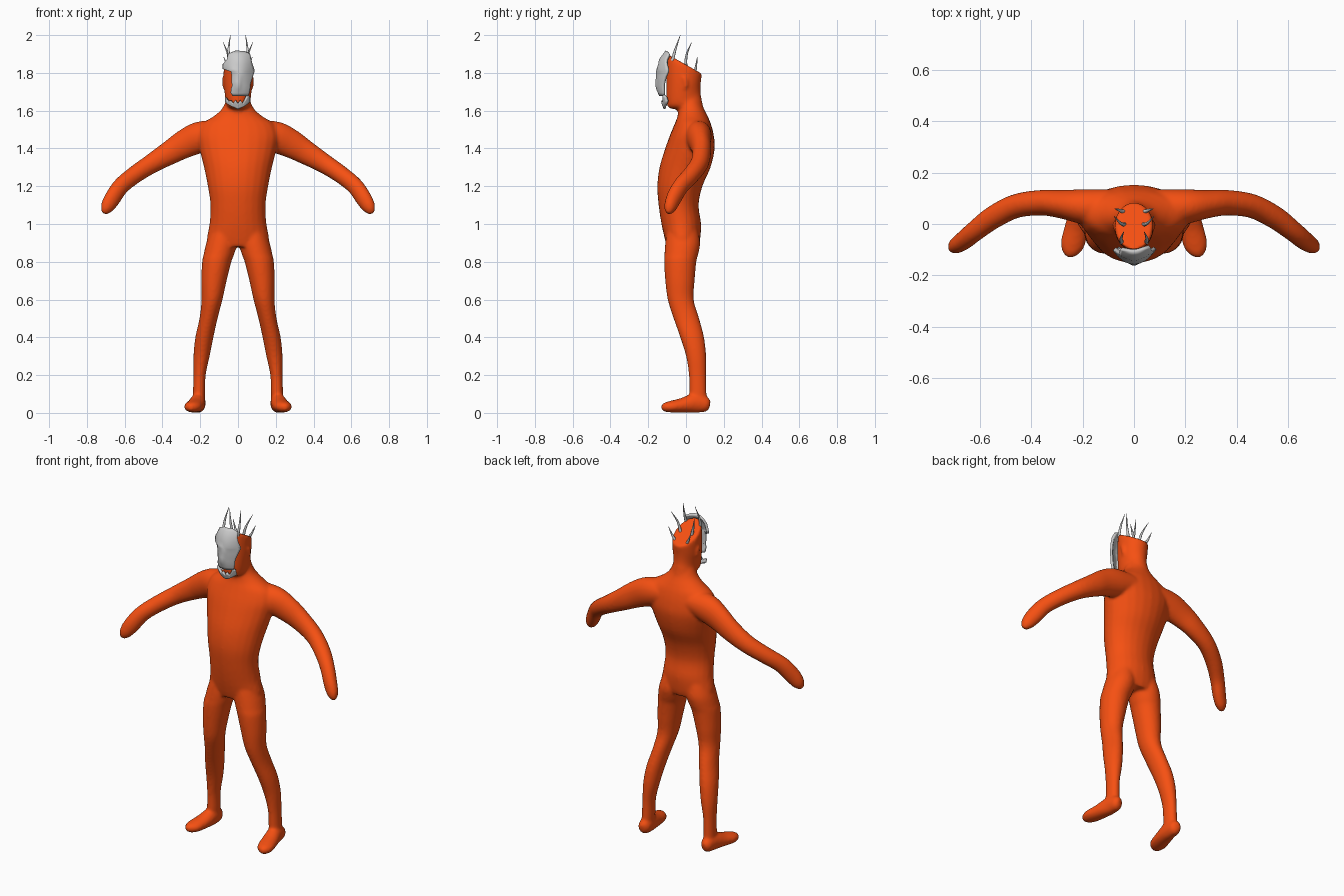
import bpy, bmesh, math
from mathutils import Vector

orange = bpy.data.materials.new("orange_skin")
orange.diffuse_color = (0.92, 0.08, 0.006, 1)


def interpolate(rows, n):
    """Catmull-Rom blend of rows of numbers, n steps per span."""
    out = []
    for i in range(len(rows) - 1):
        p = [rows[max(0, min(len(rows) - 1, i + k))] for k in (-1, 0, 1, 2)]
        for j in range(n):
            t = j / n
            out.append([0.5 * (2 * b + (c - a) * t + (2 * a - 5 * b + 4 * c - d) * t * t
                               + (3 * b - a - 3 * c + d) * t ** 3) for a, b, c, d in zip(*p)])
    return out + [list(rows[-1])]


def loft(bm, rings, segs=24):
    """Closed skin through rings of (centre, half axis u, half axis v)."""
    loops = []
    for c, u, v in rings:
        loops.append([bm.verts.new(c + u * math.cos(a) + v * math.sin(a))
                      for a in (2 * math.pi * k / segs for k in range(segs))])
    for A, B in zip(loops, loops[1:]):
        for k in range(segs):
            m = (k + 1) % segs
            bm.faces.new((A[k], A[m], B[m], B[k]))
    bm.faces.new(loops[0])
    bm.faces.new(loops[-1])


def stack(bm, rows, s=1, n=4):
    """Rings spanning x left/right and tilted front/back points."""
    loft(bm, [(Vector((s * (xl + xr) / 2, (yf + yb) / 2, (zf + zb) / 2)),
               Vector(((xr - xl) / 2, 0, 0)), Vector((0, (yb - yf) / 2, (zb - zf) / 2)))
              for xl, xr, yf, zf, yb, zb in interpolate(rows, n)])


def limb(bm, rows, s=1, n=4, segs=24):
    """Tube along a path of x, y, z, side radius, vertical radius."""
    pts = interpolate(rows, n)
    P = [Vector((s * p[0], p[1], p[2])) for p in pts]
    rings = []
    for i, p in enumerate(pts):
        t = (P[min(i + 1, len(P) - 1)] - P[max(i - 1, 0)]).normalized()
        u = t.cross(Vector((0, 0, 1))).normalized()
        rings.append((P[i], u * p[3], u.cross(t) * p[4]))
    loft(bm, rings, segs)


def finish(bm, name, mat=None, angle=None):
    bmesh.ops.recalc_face_normals(bm, faces=bm.faces[:])
    me = bpy.data.meshes.new(name)
    bm.to_mesh(me)
    bm.free()
    me.shade_smooth()
    if angle:
        me.set_sharp_from_angle(angle=math.radians(angle))
    if mat:
        me.materials.append(mat)
    ob = bpy.data.objects.new(name, me)
    bpy.context.collection.objects.link(ob)
    return ob


bm = bmesh.new()
# torso: z, half width, front y, back y
torso = [(.88, .15, -.10, .065), (.92, .165, -.112, .075), (1.0, .151, -.13, .08),
         (1.1, .146, -.145, .067), (1.2, .16, -.152, .087), (1.3, .18, -.14, .13),
         (1.4, .205, -.11, .152), (1.47, .215, -.085, .147), (1.53, .19, -.06, .132),
         (1.57, .13, -.045, .115), (1.61, .085, -.04, .095), (1.66, .062, -.035, .075)]
stack(bm, [(-w, w, f, z, b, z) for z, w, f, b in torso])
# head: half width, tilted front and back points, flat slanted crown
head = [(.072, -.04, 1.58, .1, 1.58), (.066, -.05, 1.605, .085, 1.65),
        (.066, -.092, 1.615, .078, 1.69), (.07, -.103, 1.65, .077, 1.72),
        (.076, -.104, 1.75, .079, 1.75), (.076, -.104, 1.85, .083, 1.78),
        (.072, -.1, 1.9, .085, 1.795)]
stack(bm, [(-w, w, a, b, c, d) for w, a, b, c, d in head])

leg = [(.98, .01, .14, -.1, .06), (.9, .005, .168, -.11, .075), (.84, .02, .182, -.114, .065),
       (.8, .035, .19, -.116, .055), (.7, .06, .194, -.11, .046), (.6, .082, .193, -.097, .041),
       (.5, .108, .204, -.066, .07), (.4, .13, .226, -.031, .096), (.3, .15, .236, 0, .107),
       (.2, .171, .236, .015, .107), (.1, .174, .239, .018, .109), (.04, .178, .24, .02, .11)]
foot = [(.205, .126, .042, .015, .02), (.208, .108, .045, .033, .04), (.212, .05, .052, .041, .052),
        (.225, -.02, .04, .047, .039), (.24, -.08, .033, .047, .031), (.248, -.113, .03, .032, .024),
        (.25, -.13, .028, .012, .012)]
arm = [(.1, .06, 1.48, .075, .07), (.2, .068, 1.46, .068, .083), (.28, .077, 1.425, .056, .076),
       (.36, .083, 1.378, .05, .064), (.46, .07, 1.318, .047, .052), (.55, .025, 1.258, .045, .047),
       (.62, -.028, 1.2, .04, .046), (.665, -.065, 1.135, .037, .046), (.695, -.085, 1.085, .03, .036),
       (.708, -.095, 1.055, .013, .015)]
for s in (-1, 1):
    stack(bm, [(i, o, f, z, b, z) for z, i, o, f, b in leg], s)
    limb(bm, foot, s)
    limb(bm, arm, s)
    # ear
    limb(bm, [(.07, -.01, 1.715, .006, .008), (.077, 0, 1.74, .009, .012),
              (.077, -.008, 1.77, .009, .01), (.07, -.025, 1.78, .006, .006)], s, segs=10)
# fuse everything into one soft skin
body = finish(bm, "body", orange)
rm = body.modifiers.new("fuse", 'REMESH')
rm.mode = 'VOXEL'
rm.voxel_size = .008
rm.use_smooth_shade = True
sm = body.modifiers.new("soften", 'SMOOTH')
sm.factor = .5
sm.iterations = 8

# curved front of the mask: depth by height, wrapping back at the sides
profile = [(1.60, -.108), (1.66, -.13), (1.71, -.145), (1.79, -.15), (1.87, -.136), (1.915, -.102)]


def mask_point(x, z):
    for (z0, y0), (z1, y1) in zip(profile, profile[1:]):
        if z <= z1:
            break
    y = y0 + (y1 - y0) * (z - z0) / (z1 - z0)
    nose = .01 * math.exp(-(x / .014) ** 2 - ((z - 1.74) / .03) ** 2)
    brow = .006 * math.exp(-((z - 1.81 - abs(x) * .3) / .012) ** 2)
    return Vector((x, min(y + 8 * x * x, -.085) - nose - brow, z))


def plate(name, rows, upright, n):
    """Shell piece between two edges, listed by height or by x."""
    bm = bmesh.new()
    grid = []
    for r, a, b in rows:
        line = [a + (b - a) * k / n for k in range(n + 1)]
        grid.append([bm.verts.new(mask_point(q, r) if upright else mask_point(r, q)) for q in line])
    for A, B in zip(grid, grid[1:]):
        for k in range(n):
            bm.faces.new((A[k], A[k + 1], B[k + 1], B[k]))
    ob = finish(bm, name, angle=35)
    so = ob.modifiers.new("thickness", 'SOLIDIFY')
    so.thickness = .014
    so.offset = 0
    return ob


# broken face plate, one cheek missing
plate("mask_face", [(1.913, -.012, .03), (1.897, -.05, .06), (1.87, -.055, .066), (1.845, -.076, .072),
                    (1.82, -.076, .081), (1.808, -.034, .082), (1.78, -.03, .074), (1.755, -.032, .066),
                    (1.735, -.028, .061), (1.715, -.034, .06), (1.695, -.036, .056),
                    (1.68, -.026, .05)], True, 14)
# jaw plate with jagged upper edge
plate("mask_jaw", [(-.064, 1.648, 1.668), (-.05, 1.635, 1.65), (-.038, 1.628, 1.652), (-.026, 1.622, 1.64),
                   (-.013, 1.615, 1.654), (0, 1.61, 1.638), (.013, 1.615, 1.654), (.026, 1.622, 1.64),
                   (.038, 1.63, 1.66), (.05, 1.638, 1.685), (.06, 1.65, 1.672)], False, 4)

# thin curved spikes on the crown
bm = bmesh.new()
for base, mid, tip in (((.048, -.072, 1.865), (.05, -.056, 1.925), (.04, -.03, 2.0)),
                       ((.035, -.002, 1.825), (.052, .003, 1.895), (.078, .03, 1.962)),
                       ((.032, .045, 1.795), (.055, .053, 1.835), (.076, .06, 1.885))):
    for s in (-1, 1):
        limb(bm, [(*base, .009, .009), (*mid, .006, .006), (*tip, .001, .001)], s, 5, 8)
finish(bm, "crown_spikes", angle=50)
